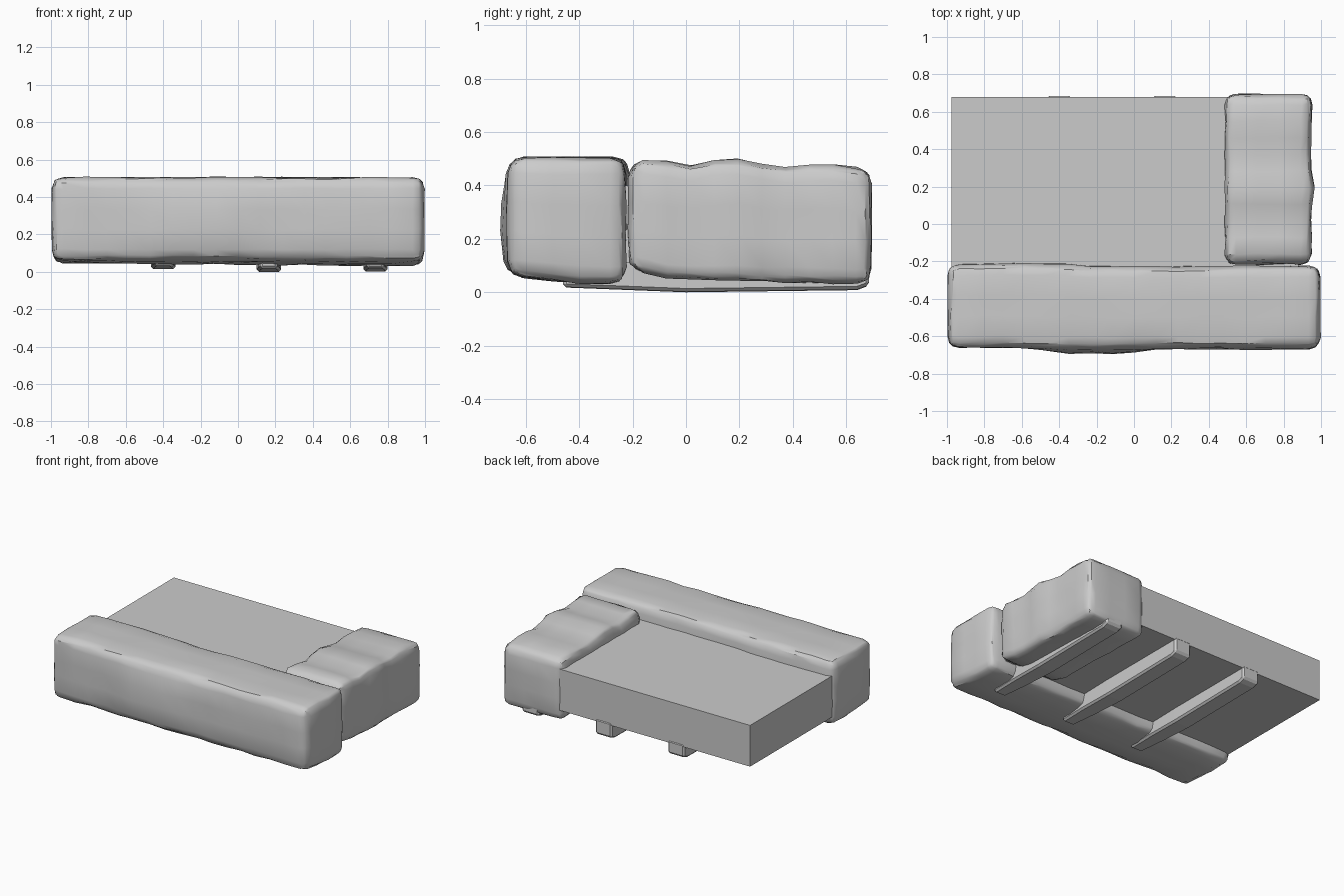
import bpy, bmesh, random
from mathutils import Vector

if "Cube" in bpy.data.objects:
    bpy.data.objects.remove(bpy.data.objects["Cube"])

random.seed(4)


def finish(bm, name):
    mesh = bpy.data.meshes.new(name)
    bm.to_mesh(mesh)
    bm.free()
    ob = bpy.data.objects.new(name, mesh)
    bpy.context.collection.objects.link(ob)
    return ob


def block(lo, hi):
    bm = bmesh.new()
    bmesh.ops.create_cube(bm, size=1)
    for v in bm.verts:
        v.co = Vector([lo[i] + (v.co[i] + 0.5) * (hi[i] - lo[i]) for i in range(3)])
    return bm


def lerp(points, t):
    """Piecewise-linear profile through (position, value) points."""
    if t <= points[0][0]:
        return points[0][1]
    for (a, va), (b, vb) in zip(points, points[1:]):
        if t <= b:
            return va + (vb - va) * (t - a) / (b - a)
    return points[-1][1]


def bolster(name, lo, hi, r, cuts, warp, jitter=0.004):
    """Soft stuffed block: gridded box, rounded edges, then hand-shaped sag."""
    bm = block(lo, hi)
    for i in range(3):
        a, b = lo[i] + r, hi[i] - r
        spots = [lo[i] + r * 0.35, hi[i] - r * 0.35]
        spots += [a + (b - a) * k / cuts[i] for k in range(cuts[i] + 1)]
        n = Vector([float(i == j) for j in range(3)])
        for s in spots:
            bmesh.ops.bisect_plane(bm, geom=bm.verts[:] + bm.edges[:] + bm.faces[:],
                                   plane_co=n * s, plane_no=n)
    for v in bm.verts:
        core = Vector([min(max(v.co[i], lo[i] + r), hi[i] - r) for i in range(3)])
        d = v.co - core
        if d.length > 1e-6:
            v.co = core + d.normalized() * r
        # fractions across the block drive the sag profiles
        f = [(v.co[i] - lo[i]) / (hi[i] - lo[i]) for i in range(3)]
        v.co += warp(v.co.copy(), f)
        v.co += Vector([random.uniform(-jitter, jitter) for _ in range(3)])
    ob = finish(bm, name)
    bpy.context.view_layer.objects.active = ob
    ob.select_set(True)
    bpy.ops.object.shade_smooth_by_angle(angle=0.6)
    ob.select_set(False)


# Long front bolster: bulging lower front, underside dropping to the rear right
BULGE = [(-1, 0), (-0.55, 0), (-0.4, -0.037), (-0.05, -0.035), (0.1, -0.01), (1, -0.01)]
REAR = [(-1, 0), (-0.4, 0.005), (-0.25, -0.012), (1, -0.01)]


def front_warp(p, f):
    low = max(0, 1 - abs(f[2] - 0.45) * 1.6)
    dy = lerp(BULGE, p.x) * (1 - f[1]) * low + lerp(REAR, p.x) * f[1]
    dz = -0.028 * (1 - f[2]) * min(1, f[1] * 1.6) * (0.5 + 0.5 * f[0])
    return Vector((0, dy, dz))


bolster("front_bolster", (-0.995, -0.662, 0.06), (0.995, -0.215, 0.505), 0.06,
        (16, 3, 3), front_warp)

# Short side bolster: lumpy top, raised underside at its front end
TOP = [(-0.2, 0.0), (-0.13, 0.025), (0.0, -0.01), (0.15, 0.025), (0.22, 0.015),
       (0.34, -0.015), (0.5, 0.0), (0.7, -0.02)]
UNDER = [(-0.22, 0.04), (-0.1, 0.0), (0.7, -0.02)]
OUTER = [(-0.2, 0.0), (0.08, 0.0), (0.2, 0.015), (0.3, -0.005), (0.7, 0.005)]


def side_warp(p, f):
    dz = lerp(TOP, p.y) * f[2] + lerp(UNDER, p.y) * (1 - f[2])
    dx = lerp(OUTER, p.y) * f[0]
    return Vector((dx, 0, dz))


bolster("side_bolster", (0.487, -0.215, 0.05), (0.948, 0.693, 0.48), 0.055,
        (3, 9, 3), side_warp)

# Plain flat mattress slab tucked into both bolsters
finish(block((-0.975, -0.6, 0.11), (0.88, 0.68, 0.40)), "mattress_slab")

# Three skids underneath, tapering toward the front
for n, (x, z) in enumerate([(-0.4, 0.014), (0.165, 0.0), (0.735, 0.002)]):
    bm = block((x - 0.065, -0.46, z), (x + 0.065, 0.685, 0.13))
    for y in (-0.25, 0.0, 0.64):
        bmesh.ops.bisect_plane(bm, geom=bm.verts[:] + bm.edges[:] + bm.faces[:],
                               plane_co=(0, y, 0), plane_no=(0, 1, 0))
    for v in bm.verts:
        if v.co.y < -0.2:
            v.co.x = x + (v.co.x - x) * (0.7 if v.co.y < -0.4 else 0.9)
        if v.co.z < 0.1:
            v.co.z += lerp([(-0.46, 0.018), (0.0, 0.0), (0.64, 0.008), (0.685, 0.025)], v.co.y)
    ob = finish(bm, "skid_%d" % (n + 1))
    bev = ob.modifiers.new("soft_edges", 'BEVEL')
    bev.width = 0.012
    bev.segments = 1
